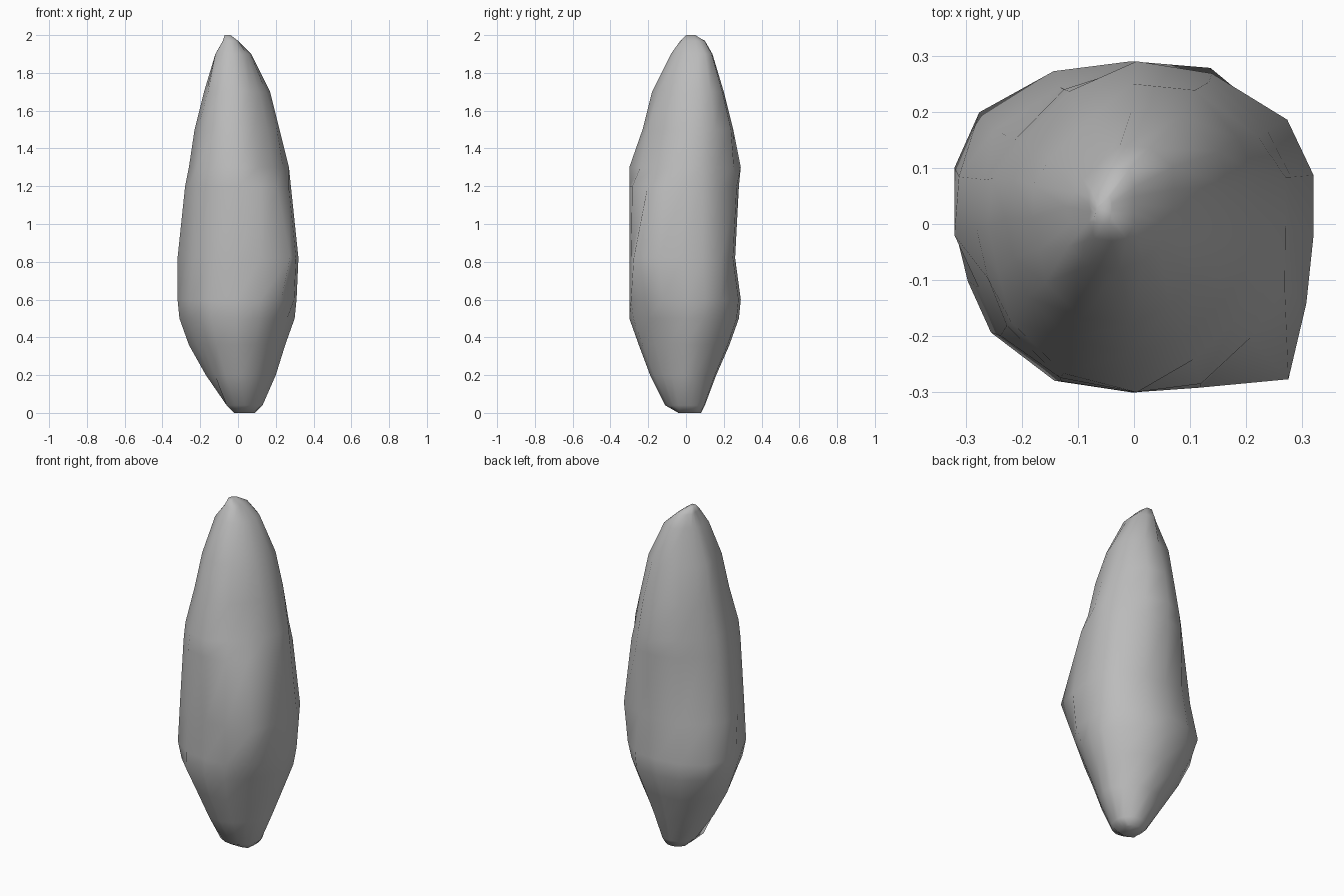
import bpy
import bmesh
import math

# Remove the default object
default = bpy.data.objects.get("Cube")
if default:
    bpy.data.objects.remove(default, do_unlink=True)

# Plain grey stone material
stone = bpy.data.materials.new("stone grey")
stone.use_nodes = True
colour = (0.5, 0.5, 0.5, 1)
stone.diffuse_color = colour
shader = next(n for n in stone.node_tree.nodes if n.type == "BSDF_PRINCIPLED")
shader.inputs["Base Color"].default_value = colour

# Directions in degrees in which the reach of the stone is given
DIRECTIONS = [math.radians(d) for d in (0, 37, 90, 143, 180, 217, 270, 317)]

# How sharp the corner after each direction is
CORNERS = (1, 0.96, 0.94, 1, 0.93, 0.93, 0.97, 0.96)

# Cross-sections in hundredths: height, then the reach in each direction
SECTIONS = [
    (0, 9, 12, 8, 4, 2, 6, 4, 8),
    (4, 13, 13, 10, 7, 6, 10, 11, 12),
    (20, 20, 18, 16, 15, 17, 17, 19, 18),
    (36, 25, 24, 23, 24, 26, 24, 25, 23),
    (50, 30, 29, 28, 31, 31, 30, 30, 28),
    (60, 31, 31, 29, 34, 32, 32, 30, 32),
    (82, 32, 33, 26, 30, 32, 31, 30, 39),
    (120, 28, 29, 28, 26, 28, 29, 30, 29),
    (130, 27, 27, 29, 25, 26, 28, 30, 25),
    (150, 22, 24, 25, 22, 23, 23, 23, 21),
    (170, 17, 20, 20, 19, 18, 19, 18, 15),
    (190, 7, 13, 14, 12, 12, 12, 8, 6),
    (197, 0, 6, 10, 10, 8, 8, 3, 1),
    (200, -4, 3, 5, 7, 7, 6, 0, -2),
]


def ring_points(section):
    """Turn the eight reaches into a rounded, chamfered ring."""
    height, *reach = [value / 100 for value in section]
    centre_x = (reach[0] - reach[4]) / 2
    centre_y = (reach[2] - reach[6]) / 2
    local = [r - centre_x * math.cos(d) - centre_y * math.sin(d)
             for r, d in zip(reach, DIRECTIONS)]

    def point(angle, scale):
        radius = scale * min(r / math.cos(angle - d)
                             for r, d in zip(local, DIRECTIONS)
                             if math.cos(angle - d) > 0.3)
        return (centre_x + radius * math.cos(angle),
                centre_y + radius * math.sin(angle), height)

    points = []
    following = DIRECTIONS[1:] + [math.tau]
    for here, after, corner in zip(DIRECTIONS, following, CORNERS):
        points.append(point(here, 1))
        # A softened corner between two directions
        points.append(point((here + after) / 2, corner))
    return points


# Loft the rings into one closed rock
bm = bmesh.new()
rings = [[bm.verts.new(p) for p in ring_points(s)] for s in SECTIONS]
sides = len(rings[0])
for low, high in zip(rings, rings[1:]):
    for i in range(sides):
        j = (i + 1) % sides
        bm.faces.new((low[i], low[j], high[j], high[i]))
bm.faces.new(reversed(rings[0]))
bm.faces.new(rings[-1])
bmesh.ops.recalc_face_normals(bm, faces=bm.faces)

mesh = bpy.data.meshes.new("rock")
bm.to_mesh(mesh)
bm.free()
mesh.materials.append(stone)
rock = bpy.data.objects.new("rock", mesh)
bpy.context.collection.objects.link(rock)

# Smooth shading across the whole stone
for face in mesh.polygons:
    face.use_smooth = True
